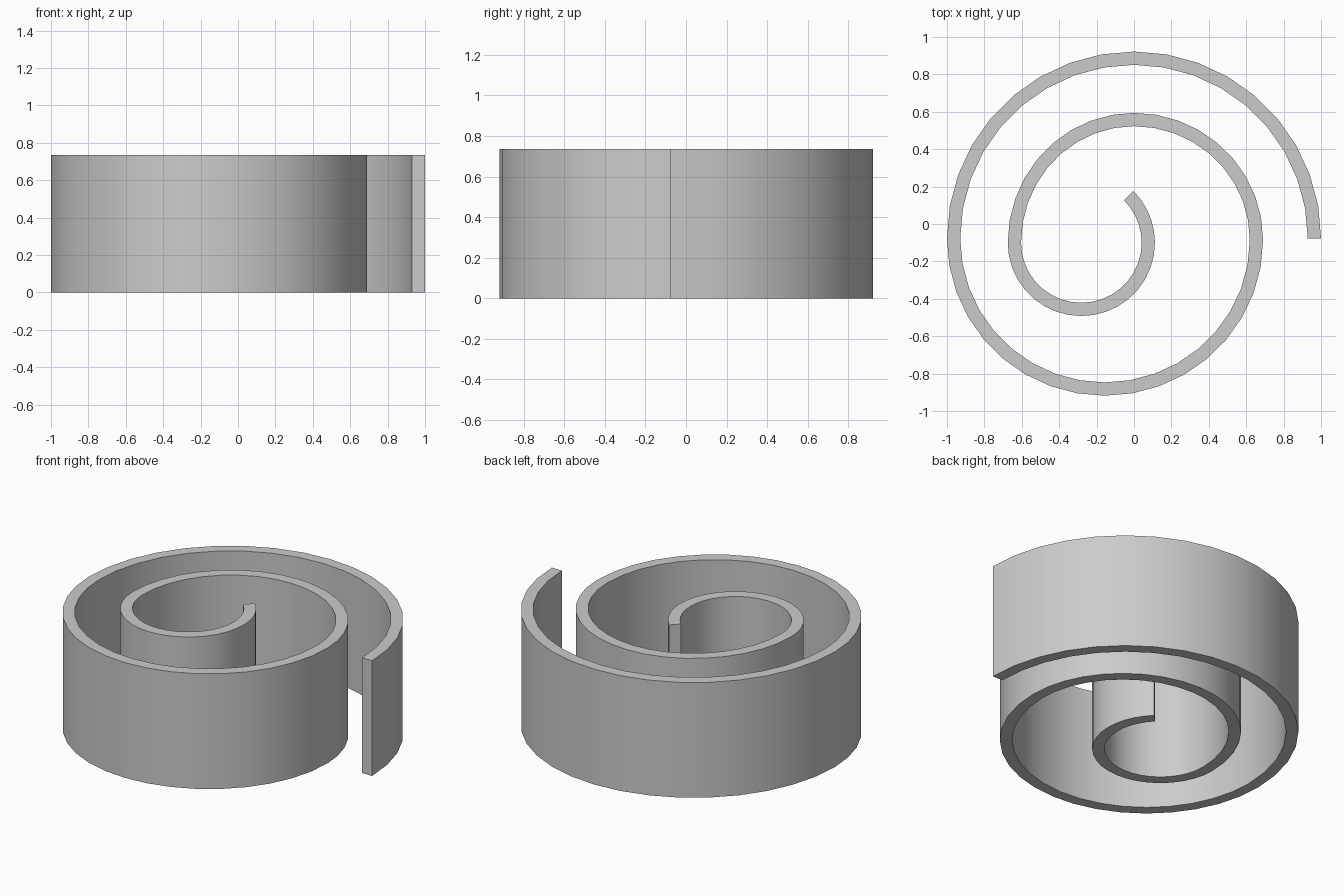
import bpy, bmesh, math
from mathutils import Vector

if "Cube" in bpy.data.objects:
    bpy.data.objects.remove(bpy.data.objects["Cube"], do_unlink=True)

HEIGHT, WALL, STEPS = 0.735, 0.071, 9

# Outer edge of the coil: one point per quarter turn (right, bottom, left, top ...)
quarters = [(0.112, -0.10), (-0.282, -0.492), (-0.675, -0.10), (0, 0.594),
            (0.69, -0.085), (-0.157, -0.918), (-1, -0.077), (0, 0.922), (1, -0.077)]


def arc_points(center, rx, ry, start, end, steps):
    """Matching outer and inner points along an elliptical arc."""
    for i in range(steps + 1):
        a = start + (end - start) * i / steps
        outer = Vector((center[0] + rx * math.cos(a), center[1] + ry * math.sin(a)))
        normal = Vector((math.cos(a) / rx, math.sin(a) / ry)).normalized()
        yield outer, outer - normal * WALL


# Inner tip, then the clockwise quarter arcs
pairs = list(arc_points((-0.282, -0.10), 0.394, 0.392, math.radians(45), 0, 5))
for q, (p, n) in enumerate(zip(quarters, quarters[1:])):
    upright = q % 2 == 0
    center = (n[0], p[1]) if upright else (p[0], n[1])
    rx = abs(p[0] - n[0])
    ry = abs(p[1] - n[1])
    start = -q * math.pi / 2
    pairs += list(arc_points(center, rx, ry, start, start - math.pi / 2, STEPS))[1:]

# Wall: a strip along the spiral, extruded upward
bm = bmesh.new()
strip = [[bm.verts.new((p.x, p.y, 0)) for p in pair] for pair in pairs]
for (o1, i1), (o2, i2) in zip(strip, strip[1:]):
    bm.faces.new((o1, o2, i2, i1))
top = bmesh.ops.extrude_face_region(bm, geom=bm.faces[:])["geom"]
bmesh.ops.translate(bm, vec=(0, 0, HEIGHT),
                    verts=[g for g in top if isinstance(g, bmesh.types.BMVert)])
bmesh.ops.recalc_face_normals(bm, faces=bm.faces[:])
mesh = bpy.data.meshes.new("spiral_wall")
bm.to_mesh(mesh)
bm.free()
wall = bpy.data.objects.new("spiral_wall", mesh)
bpy.context.collection.objects.link(wall)

# Plain grey finish
grey = bpy.data.materials.new("light_grey")
grey.use_nodes = True
color = (0.6, 0.6, 0.6, 1)
grey.diffuse_color = color
grey.node_tree.nodes["Principled BSDF"].inputs["Base Color"].default_value = color
mesh.materials.append(grey)

# Smooth curved sides with crisp rims
bpy.ops.object.select_all(action="DESELECT")
wall.select_set(True)
bpy.context.view_layer.objects.active = wall
bpy.ops.object.shade_smooth_by_angle(angle=math.radians(30))
